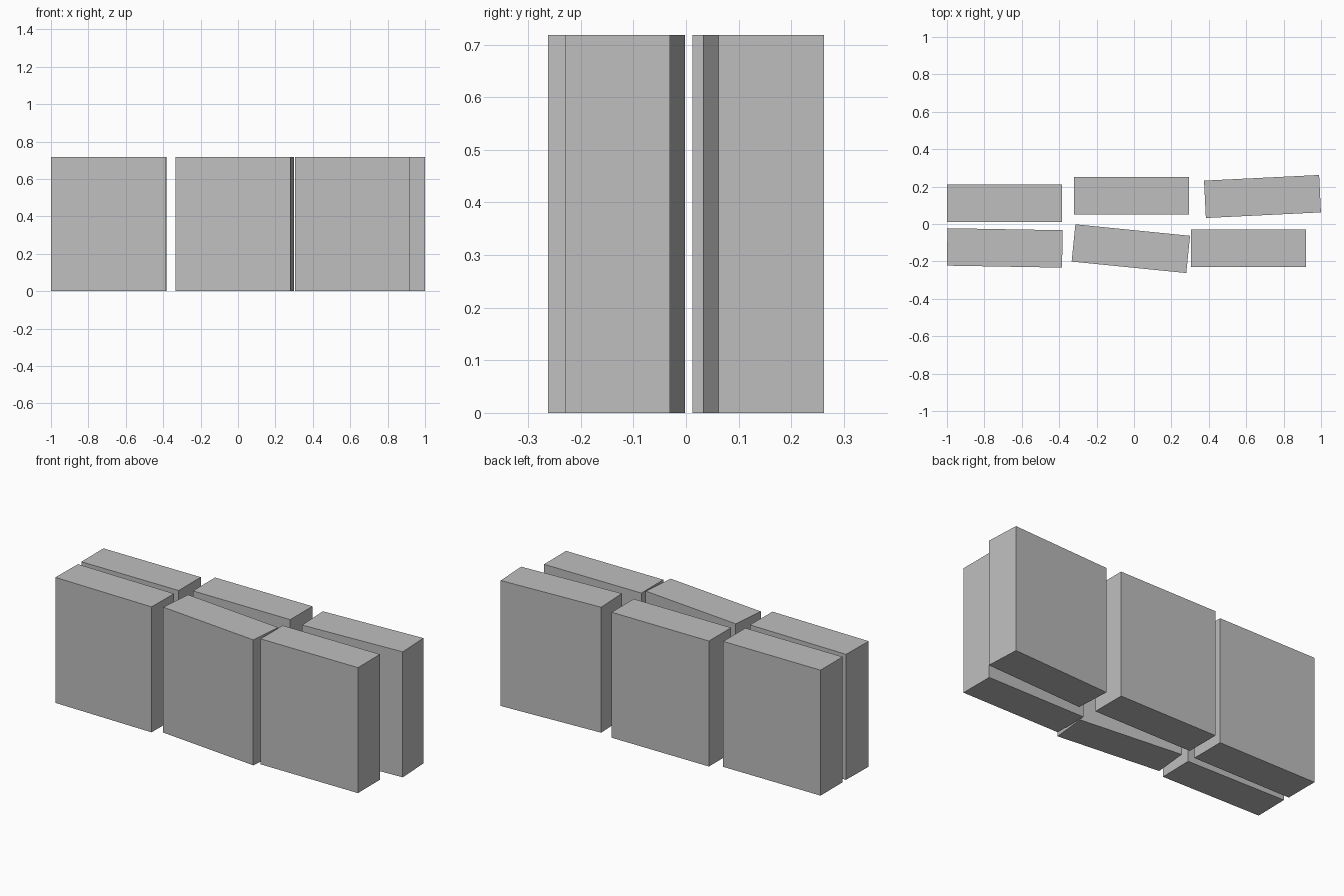
import bpy
import math

cube = bpy.data.objects.get("Cube")
if cube:
    bpy.data.objects.remove(cube, do_unlink=True)

# Plain grey material shared by every block
grey = bpy.data.materials.new("plain grey")
grey.use_nodes = True
colour = (0.52, 0.52, 0.52, 1)
grey.diffuse_color = colour
grey.node_tree.nodes["Principled BSDF"].inputs["Base Color"].default_value = colour

WIDTH, DEPTH, HEIGHT = 0.616, 0.2, 0.718


def block(name, x, y, turn=0):
    """Upright slab standing on the ground, turned about z in degrees."""
    bpy.ops.mesh.primitive_cube_add(size=1, location=(x, y, HEIGHT / 2),
                                    rotation=(0, 0, math.radians(turn)))
    obj = bpy.context.object
    obj.name = name
    obj.scale = (WIDTH, DEPTH, HEIGHT)
    obj.data.materials.append(grey)


# Front row
block("front_right_block", -0.691, -0.128, -1)
block("front_middle_block", -0.017, -0.132, -5.7)
block("front_left_block", 0.612, -0.13)

# Back row
block("back_right_block", -0.692, 0.112)
block("back_middle_block", -0.013, 0.151)
block("back_left_block", 0.687, 0.147, 2.8)
